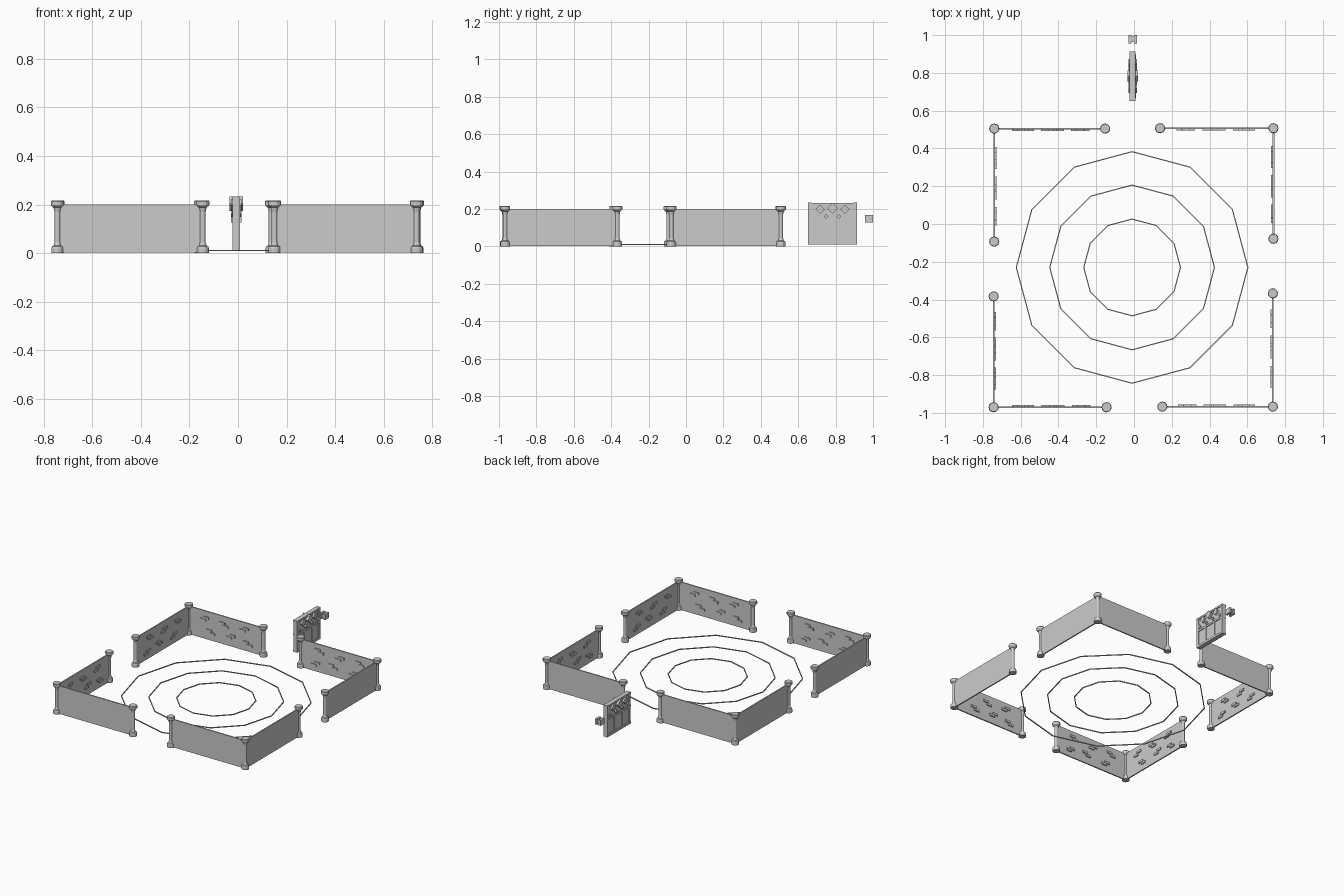
import bpy, bmesh, math
from mathutils import Vector, Matrix

if "Cube" in bpy.data.objects:
    bpy.data.objects.remove(bpy.data.objects["Cube"])


def finish(bm, name):
    bmesh.ops.recalc_face_normals(bm, faces=bm.faces)
    me = bpy.data.meshes.new(name)
    bm.to_mesh(me)
    bm.free()
    ob = bpy.data.objects.new(name, me)
    bpy.context.collection.objects.link(ob)
    return ob


def box(bm, center, size, rot=Matrix()):
    m = Matrix.Translation(center) @ rot @ Matrix.Diagonal((*size, 1))
    bmesh.ops.create_cube(bm, size=1, matrix=m)


def lathe(name, profile, n, loc, closed=False):
    bm = bmesh.new()
    rows = [[bm.verts.new((loc[0] + r * math.cos(2 * math.pi * i / n),
                           loc[1] + r * math.sin(2 * math.pi * i / n), z))
             for i in range(n)] for r, z in profile]
    pairs = list(zip(rows, rows[1:])) + ([(rows[-1], rows[0])] if closed else [])
    for a, b in pairs:
        for i in range(n):
            j = (i + 1) % n
            bm.faces.new((a[i], a[j], b[j], b[i]))
    if not closed:
        bm.faces.new(rows[0])
        bm.faces.new(rows[-1])
    return finish(bm, name)


# Concentric twelve-sided floor rings
for k, r in enumerate((0.257, 0.437, 0.614)):
    lathe(f"floor_ring_{k}", [(r - .004, .008), (r + .002, .008),
                              (r + .002, .014), (r - .004, .014)], 12,
          (-0.01, -0.23), closed=True)

# Corner wall sections: corner, end along x, end along y
corners = [((-0.74, 0.505), (-0.153, 0.505), (-0.74, -0.093)),
           ((0.738, 0.507), (0.138, 0.507), (0.738, -0.078)),
           ((-0.743, -0.97), (-0.145, -0.97), (-0.743, -0.383)),
           ((0.735, -0.967), (0.15, -0.967), (0.735, -0.367))]
post = [(.025, 0), (.025, .02), (.023, .027), (.016, .031), (.012, .045),
        (.012, .17), (.016, .188), (.024, .194), (.027, .199), (.027, .213),
        (.024, .217)]
# Brick spots: fraction along the wall, height
spots = [(.22, .145), (.48, .14), (.75, .15), (.30, .06), (.57, .07), (.80, .055)]
middle = Vector((-0.005, -0.23))

for c, corner in enumerate(corners):
    for k, p in enumerate(corner):
        lathe(f"post_{c}_{k}", post, 12, p)
    a = Vector(corner[0])
    for k in (1, 2):
        b = Vector(corner[k])
        d = (b - a).normalized()
        inward = Vector((-d.y, d.x))
        if inward.dot(middle - a) < 0:
            inward = -inward
        rot = Matrix.Rotation(math.atan2(d.y, d.x), 4, 'Z')
        bm = bmesh.new()
        mid = (a + b) / 2
        box(bm, (mid.x, mid.y, .101), ((b - a).length, .009, .198), rot)
        finish(bm, f"wall_{c}_{k}")
        # Raised brick pairs on the inner face
        bm = bmesh.new()
        for i, (t, z) in enumerate(spots):
            s = -1 if i % 2 else 1
            for du, dz in ((-.013 * s, -.009), (.013 * s, .009)):
                p = a + (b - a) * t + d * du + inward * .007
                box(bm, (p.x, p.y, z + dz), (.042, .009, .016), rot)
        finish(bm, f"wall_bricks_{c}_{k}")

# Gate panel with raised frame and bars
GX, GY = -0.007, 0.783
bm = bmesh.new()
box(bm, (GX, GY, .121), (.02, .25, .215))
finish(bm, "gate_panel")
bm = bmesh.new()
for y, w in ((-.122, .018), (-.045, .014), (.045, .014), (.122, .018)):
    box(bm, (GX, GY + y, .076), (.03, w, .132))
for z, h in ((.018, .016), (.136, .014)):
    box(bm, (GX, GY, z), (.032, .262, h))
for y in (-.122, .122):
    box(bm, (GX, GY + y, .188), (.03, .018, .092))
box(bm, (GX, GY, .227), (.032, .262, .013))
finish(bm, "gate_frame")

# Diamond studs passing through the gate
bm = bmesh.new()
turn = Matrix.Rotation(math.radians(45), 4, 'X')
for y, z, s, t in ((-.066, .198, .035, .044), (0, .204, .042, .056), (.066, .198, .035, .044),
                   (-.102, .161, .018, .036), (-.034, .161, .018, .044),
                   (.034, .161, .018, .044), (.102, .161, .018, .036)):
    box(bm, (GX, GY + y, z), (t, s, s), turn)
finish(bm, "gate_diamonds")

# Small loose latch behind the gate
bm = bmesh.new()
for s in (-1, 1):
    box(bm, (GX + .014 * s, .978, .147), (.016, .044, .04))
box(bm, (GX, .978, .147), (.03, .03, .026))
finish(bm, "latch")
